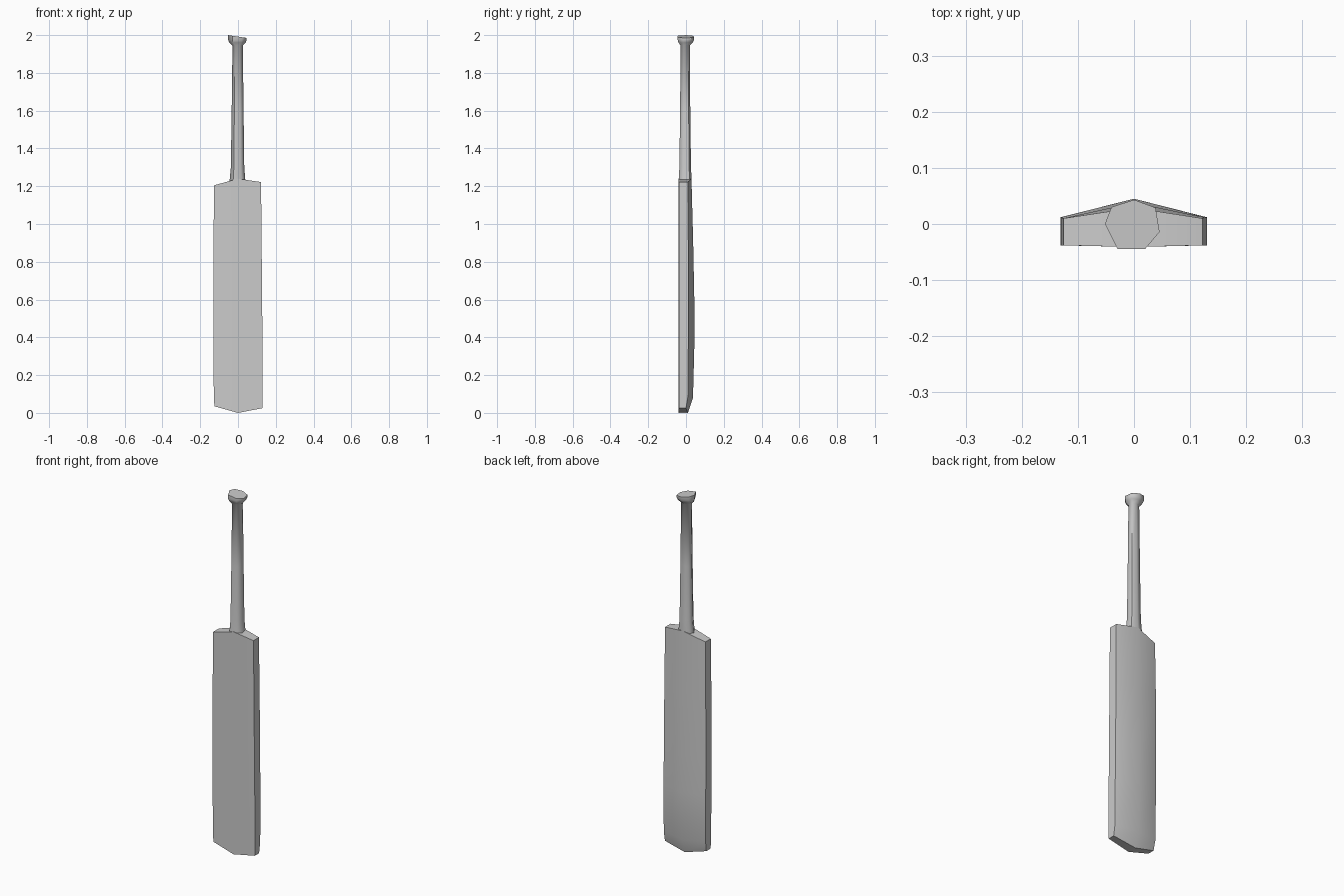
import bpy, bmesh

if "Cube" in bpy.data.objects:
    bpy.data.objects.remove(bpy.data.objects["Cube"])


def loft(name, rings, angle):
    """Skin equal-length rings of points into a closed solid."""
    bm = bmesh.new()
    rows = [[bm.verts.new(p) for p in ring] for ring in rings]
    n = len(rows[0])
    for a, b in zip(rows, rows[1:]):
        for i in range(n):
            j = (i + 1) % n
            bm.faces.new((a[i], a[j], b[j], b[i]))
    caps = [bm.faces.new(rows[0][::-1]), bm.faces.new(rows[-1])]
    bmesh.ops.triangulate(bm, faces=caps)
    bmesh.ops.recalc_face_normals(bm, faces=bm.faces)
    mesh = bpy.data.meshes.new(name)
    bm.to_mesh(mesh)
    bm.free()
    ob = bpy.data.objects.new(name, mesh)
    bpy.context.collection.objects.link(ob)
    bpy.ops.object.select_all(action='DESELECT')
    ob.select_set(True)
    bpy.context.view_layer.objects.active = ob
    bpy.ops.object.shade_smooth_by_angle(angle=angle)
    return ob


# Blade: flat front, thin edges, ridged back
# left x, right x, left z, middle z, right z, edge back y, ridge y
blade_sections = [
    (-0.125, 0.130, 0.035, 0.000, 0.025, 0.000, 0.010),
    (-0.128, 0.130, 0.090, 0.080, 0.085, 0.010, 0.037),
    (-0.130, 0.130, 0.350, 0.350, 0.350, 0.012, 0.044),
    (-0.131, 0.128, 0.550, 0.550, 0.550, 0.012, 0.045),
    (-0.130, 0.125, 0.900, 0.900, 0.900, 0.012, 0.038),
    (-0.126, 0.122, 1.205, 1.240, 1.222, 0.010, 0.029),
]


def blade_ring(xl, xr, zl, zm, zr, edge, ridge):
    return [(xl, -0.038, zl), (0, -0.041, zm), (xr, -0.038, zr),
            (xr, edge, zr), (0, ridge, zm), (xl, edge, zl)]


loft("blade", [blade_ring(*s) for s in blade_sections], 1.0)

# Handle and knob: seven-sided tapered grip with a flared, slanted end
heptagon = [(0, 0.92), (-0.84, 0.64), (-1.08, 0.0), (-0.62, -0.94),
            (0.42, -0.94), (0.95, -0.30), (0.80, 0.62)]
# z, x radius, y radius, y centre, slant
handle_sections = [
    (1.190, 0.044, 0.036, -0.006, 0),
    (1.245, 0.040, 0.036, -0.004, 0),
    (1.300, 0.035, 0.033, -0.004, 0),
    (1.600, 0.031, 0.029, -0.004, 0),
    (1.945, 0.027, 0.026, -0.004, 0),
    (1.960, 0.043, 0.040, -0.002, 0),
    (1.975, 0.048, 0.047, 0, 0),
    (1.992, 0.048, 0.047, 0, -0.15),
]
loft("handle", [[(x * rx, cy + y * ry, z + slant * x * rx) for x, y in heptagon]
                for z, rx, ry, cy, slant in handle_sections], 1.0)
